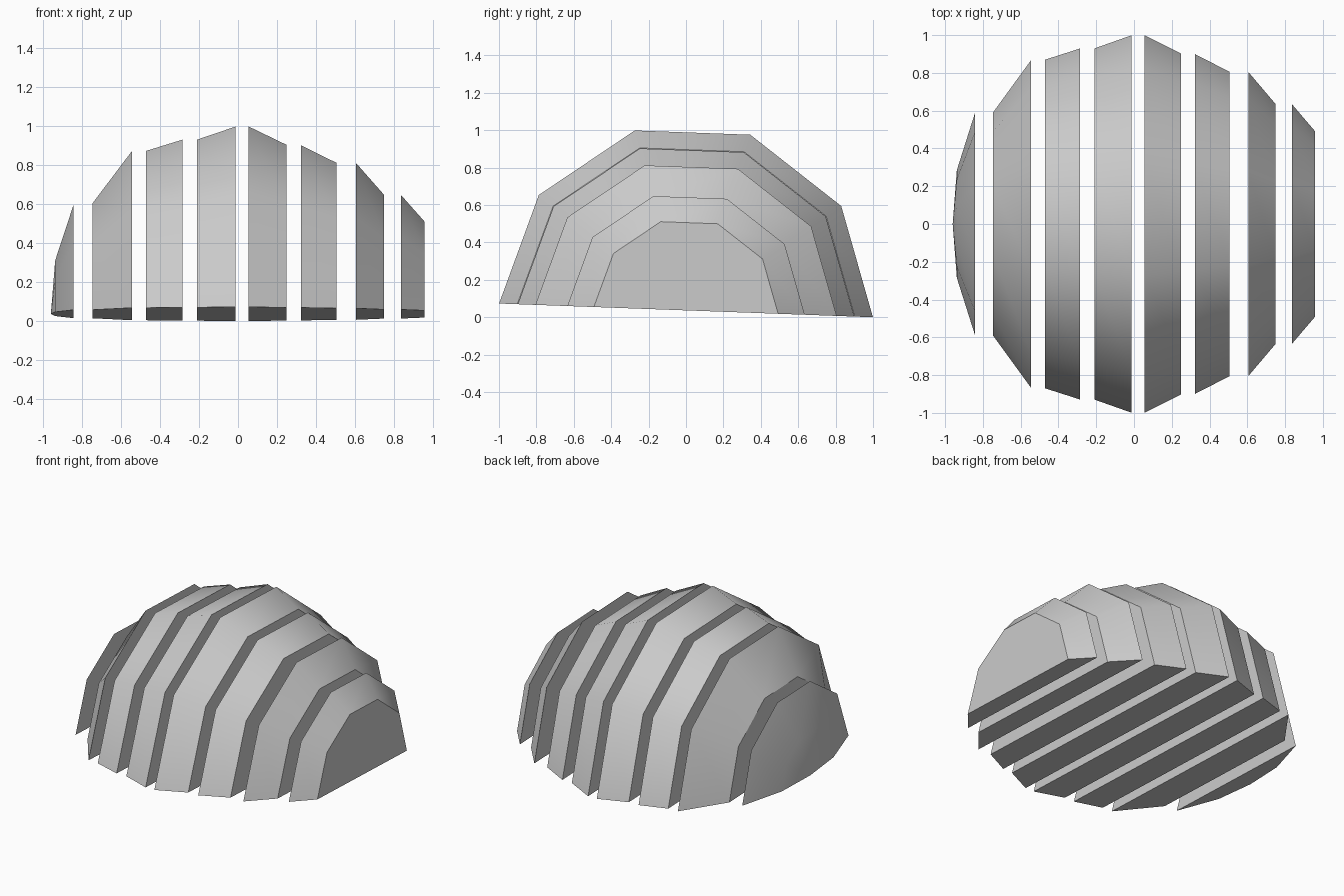
import bpy, bmesh, math

if "Cube" in bpy.data.objects:
    bpy.data.objects.remove(bpy.data.objects["Cube"])

TILT = math.radians(-2.1)   # the dome is rolled slightly about x
CZ = 0.0367                 # height of the roll axis

# each slice: list of (x, radius) rings
SLICES = [
    [(-0.96, 0.0), (-0.938, 0.285), (-0.843, 0.585)],
    [(-0.747, 0.59), (-0.545, 0.868)],
    [(-0.472, 0.87), (-0.285, 0.93)],
    [(-0.21, 0.93), (-0.012, 1.0)],
    [(0.055, 1.0), (0.248, 0.903)],
    [(0.323, 0.9), (0.506, 0.806)],
    [(0.605, 0.806), (0.75, 0.635)],
    [(0.836, 0.635), (0.957, 0.493)],
]


def ring(bm, x, r):
    """Half decagon in the yz plane, or one point when the radius is zero."""
    if r == 0:
        return [bm.verts.new((x, 0, CZ))] * 6
    angles = [TILT + k * math.pi / 5 for k in range(6)]
    return [bm.verts.new((x, r * math.cos(a), CZ + r * math.sin(a))) for a in angles]


def add_face(bm, verts, smooth):
    verts = list(dict.fromkeys(verts))
    if len(verts) > 2:
        bm.faces.new(verts).smooth = smooth


def make_slice(name, profile):
    bm = bmesh.new()
    rings = [ring(bm, x, r) for x, r in profile]
    for a, b in zip(rings, rings[1:]):
        # smooth outer band
        for k in range(5):
            add_face(bm, [a[k], a[k + 1], b[k + 1], b[k]], True)
        # flat underside
        add_face(bm, [a[5], a[0], b[0], b[5]], False)
    # flat cut faces
    add_face(bm, rings[0], False)
    add_face(bm, rings[-1], False)
    bmesh.ops.recalc_face_normals(bm, faces=bm.faces)
    # crisp border around every flat face
    for e in bm.edges:
        e.smooth = all(f.smooth for f in e.link_faces)
    mesh = bpy.data.meshes.new(name)
    bm.to_mesh(mesh)
    bm.free()
    bpy.context.collection.objects.link(bpy.data.objects.new(name, mesh))


for i, profile in enumerate(SLICES):
    make_slice("end_slice" if i == 0 else f"dome_slice_{i}", profile)
